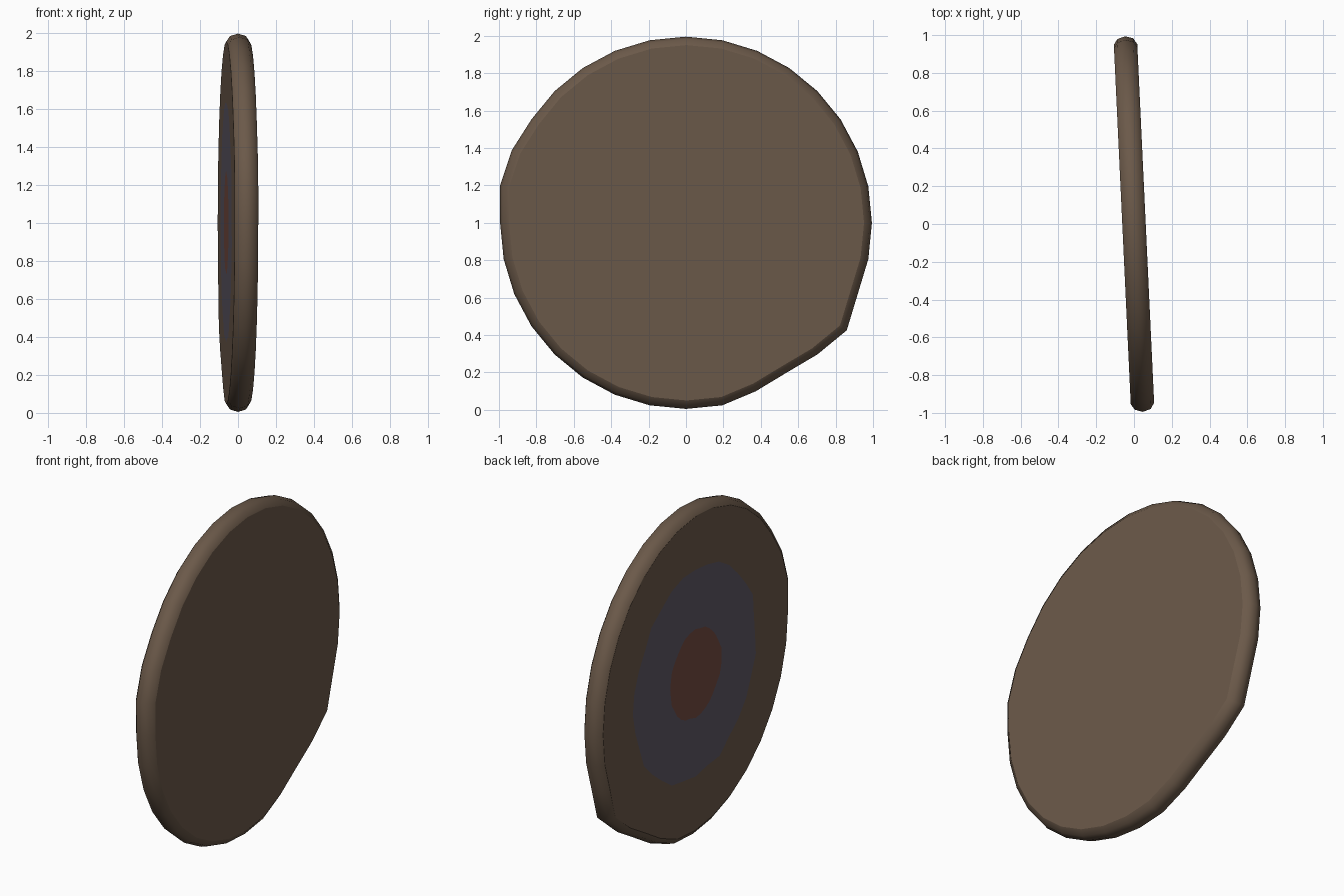
import bpy
import bmesh
import math
import random

old = bpy.data.objects.get("Cube")
if old:
    bpy.data.objects.remove(old, do_unlink=True)

random.seed(4)
SIDES = 32
TILT = 0.047


def make_material(name, rgb):
    mat = bpy.data.materials.new(name)
    mat.use_nodes = True
    colour = (*rgb, 1)
    mat.diffuse_color = colour
    mat.node_tree.nodes["Principled BSDF"].inputs["Base Color"].default_value = colour
    return mat


materials = [
    make_material("worn brown wood", (0.147, 0.100, 0.067)),
    make_material("faded blue paint", (0.112, 0.098, 0.130)),
    make_material("faded red paint", (0.178, 0.072, 0.053)),
]
BROWN, BLUE, RED = range(3)

# Chipped and bulging spots on the rim: side index -> radius scale
dents = {14: 1.015, 15: 1.02, 26: 0.98, 27: 0.97, 29: 1.04}

# Profile from the painted face to the plain back:
# (position on the axis, radius, paint wobble, colour of the band before it)
profile = [
    (-0.062, 0.265, 0.008, RED),
    (-0.062, 0.63, 0.018, BLUE),
    (-0.062, 0.953, 0, BROWN),
    (-0.042, 0.982, 0, BROWN),
    (0.0, 0.995, 0, BROWN),
    (0.042, 0.982, 0, BROWN),
    (0.062, 0.95, 0, BROWN),
]

bm = bmesh.new()
rings = []
for u, radius, wobble, _ in profile:
    ring = []
    for k in range(SIDES):
        a = math.tau * k / SIDES
        r = radius + random.uniform(-wobble, wobble)
        if radius > 0.9:
            r *= dents.get(k, 1)
        ring.append(bm.verts.new((u, r * math.cos(a), r * math.sin(a))))
    rings.append(ring)

# Red centre and plain back
bm.faces.new(rings[0]).material_index = RED
bm.faces.new(rings[-1]).material_index = BROWN

# Blue ring, brown border and rounded rim
for inner, outer, row in zip(rings, rings[1:], profile[1:]):
    for k in range(SIDES):
        j = (k + 1) % SIDES
        face = bm.faces.new((inner[k], inner[j], outer[j], outer[k]))
        face.material_index = row[3]

bmesh.ops.recalc_face_normals(bm, faces=bm.faces)
for face in bm.faces:
    face.smooth = True

# Crisp edges where the flat faces meet the rim
for ring in (rings[2], rings[-1]):
    for k in range(SIDES):
        bm.edges.get((ring[k], ring[(k + 1) % SIDES])).smooth = False

mesh = bpy.data.meshes.new("target_disc")
bm.to_mesh(mesh)
bm.free()
for mat in materials:
    mesh.materials.append(mat)

disc = bpy.data.objects.new("target_disc", mesh)
bpy.context.collection.objects.link(disc)
disc.location = (0, 0, 1)
disc.rotation_euler = (0, 0, TILT)
